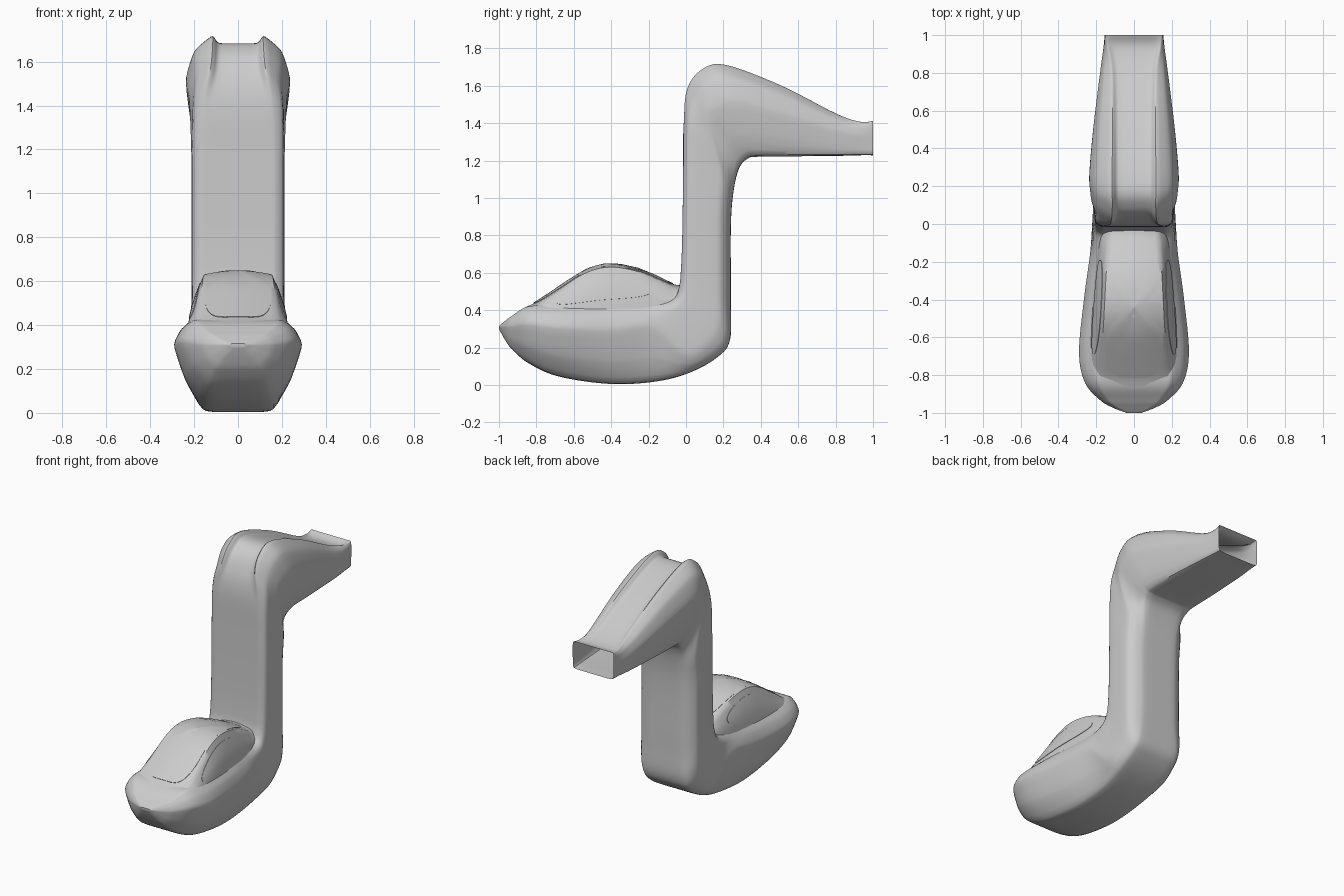
import bpy, bmesh, math
from mathutils import Vector

if "Cube" in bpy.data.objects:
    bpy.data.objects.remove(bpy.data.objects["Cube"])


def spline(rows, steps):
    """Catmull-Rom interpolation of whole rows of parameters."""
    out = []
    for i in range(len(rows) - 1):
        p0, p1, p2 = rows[max(i - 1, 0)], rows[i], rows[i + 1]
        p3 = rows[min(i + 2, len(rows) - 1)]
        for k in range(steps):
            t = k / steps
            out.append([b + t * (c - a) / 2 + t * t * (a - 2.5 * b + 2 * c - d / 2)
                        + t ** 3 * (-a + 3 * b - 3 * c + d) / 2
                        for a, b, c, d in zip(p0, p1, p2, p3)])
    return out + [list(rows[-1])]


def round_corners(pts, amount):
    """One corner-cutting pass, end points kept."""
    out = [pts[0]]
    for a, b in zip(pts, pts[1:]):
        out += [a.lerp(b, amount), a.lerp(b, 1 - amount)]
    return out + [pts[-1]]


def loft(name, rings, closed, cap=False, angle=35):
    bm = bmesh.new()
    vs = [[bm.verts.new(p) for p in r] for r in rings]
    n = len(rings[0])
    for a, b in zip(vs, vs[1:]):
        for j in range(n if closed else n - 1):
            k = (j + 1) % n
            bm.faces.new((a[j], a[k], b[k], b[j]))
    if cap:
        bm.faces.new(vs[0])
    bmesh.ops.recalc_face_normals(bm, faces=bm.faces)
    me = bpy.data.meshes.new(name)
    bm.to_mesh(me)
    bm.free()
    ob = bpy.data.objects.new(name, me)
    bpy.context.collection.objects.link(ob)
    bpy.ops.object.select_all(action='DESELECT')
    ob.select_set(True)
    bpy.context.view_layer.objects.active = ob
    bpy.ops.object.shade_smooth_by_angle(angle=math.radians(angle))
    return ob


# Section rows: outer point (y, z), inner point (y, z), outer / widest / inner half widths
pod = [
    (-1.00, .300, -1.00, .315, .02, .04, .03),
    (-.97, .245, -.97, .340, .07, .12, .09),
    (-.93, .190, -.93, .370, .11, .185, .14),
    (-.84, .115, -.84, .420, .14, .265, .19),
    (-.68, .045, -.68, .425, .155, .297, .21),
    (-.40, .005, -.40, .425, .16, .27, .20),
    (-.15, .020, -.18, .440, .16, .238, .18),
]
bend = [
    (.03, .070, -.07, .460, .16, .223, .17),
    (.17, .150, -.038, .52, .16, .217, .17),
    (.235, .240, -.027, .62, .15, .215, .17),
    (.24, .450, -.02, .80, .13, .214, .17),
    (.24, .850, -.015, 1.15, .13, .214, .17),
    (.255, 1.04, -.012, 1.40, .13, .214, .16),
]
head = [
    (.285, 1.16, .00, 1.58, .16, .225, .125),
    (.33, 1.21, .07, 1.685, .18, .237, .115),
    (.38, 1.22, .20, 1.72, .185, .24, .115),
    (.55, 1.222, .50, 1.61, .18, .217, .115),
    (.82, 1.225, .80, 1.455, .165, .18, .118),
    (.93, 1.228, .93, 1.41, .155, .163, .14),
]
mouth = [(1.0, 1.228, 1.0, 1.412, .15, .155, .15)]

# Per region: height of widest point, height of shoulder, shoulder width blend, channel depth
rows = []
for part, shape in ((pod, (.70, .88, .6, 0)), (bend, (.24, .92, .9, 0)),
                    (head, (.60, .86, .68, .08)), (mouth, (.6, .9, .8, 0))):
    rows += [r + shape for r in part]

rings = []
for ay, az, by, bz, wa, wm, wb, tm, ts, k, dip in spline(rows, 6):
    half = [Vector(p) for p in (
        (0, 0), (wa, 0), (wa + .6 * (wm - wa), tm * .4), (wm, tm),
        (k * wm + (1 - k) * wb, ts), (wb, 1), (wb * .8, 1 - dip), (0, 1 - dip))]
    half = round_corners(round_corners(half, .15), .25)
    ring = half + [Vector((-p.x, p.y)) for p in reversed(half[1:-1])]
    rings.append([(p.x, ay + p.y * (by - ay), az + p.y * (bz - az)) for p in ring])
loft("body_neck_and_head", rings, True, cap=True)

# Canopy rows: y, base z, base half width, roof half width, roof z
canopy = spline([
    (-.86, .385, .215, .185, .415), (-.80, .37, .23, .178, .445),
    (-.68, .37, .235, .172, .525), (-.54, .38, .228, .162, .615),
    (-.41, .39, .218, .155, .648), (-.26, .40, .205, .147, .625),
    (-.13, .41, .19, .138, .570), (-.06, .42, .18, .13, .537),
    (.02, .42, .17, .12, .53)], 5)


def canopy_point(row, s):
    y, zb, wb, wt, zt = row
    a = abs(s)
    if a <= .5:
        x, z = wt * a * 2, zt - .018 * (a * 2) ** 2
    else:
        f = (a - .5) * 2
        x = wt + (wb - wt) * f + .012 * math.sin(math.pi * f)
        z = (zt - .018) * (1 - f) + zb * f
    return Vector((math.copysign(x, s), y, z))


S = [i / 12 - 1 for i in range(25)]
loft("canopy", [[canopy_point(r, s) for s in S] for r in canopy], False, angle=50)


def surface(y, s):
    i = next(i for i in range(len(canopy) - 1) if canopy[i + 1][0] >= y)
    a, b = canopy[i], canopy[i + 1]
    f = (y - a[0]) / (b[0] - a[0])
    return canopy_point([p + f * (q - p) for p, q in zip(a, b)], s)


def window(name, y0, y1, s0, s1, power):
    """Thin glazed panel following the canopy, rounded outline."""
    cy, cs, ry, rs = (y0 + y1) / 2, (s0 + s1) / 2, (y1 - y0) / 2, (s1 - s0) / 2
    rings = []
    for r, lift in ((1, -.004), (1, .003), (.75, .003), (.5, .003), (.25, .003), (.01, .003)):
        ring = []
        for i in range(48):
            a = math.tau * i / 48
            c, d = math.cos(a), math.sin(a)
            y = cy + r * ry * math.copysign(abs(c) ** power, c)
            s = cs + r * rs * math.copysign(abs(d) ** power, d)
            e = .004
            n = (surface(y, s + e) - surface(y, s - e)).cross(
                surface(y + e, s) - surface(y - e, s)).normalized()
            if n.z < 0:
                n = -n
            ring.append(surface(y, s) + n * lift)
        rings.append(ring)
    loft(name, rings, True)


# Windscreen and side windows
window("windscreen", -.815, -.07, -.46, .46, .5)
window("side_window_right", -.69, -.19, .58, .86, .8)
window("side_window_left", -.69, -.19, -.86, -.58, .8)
